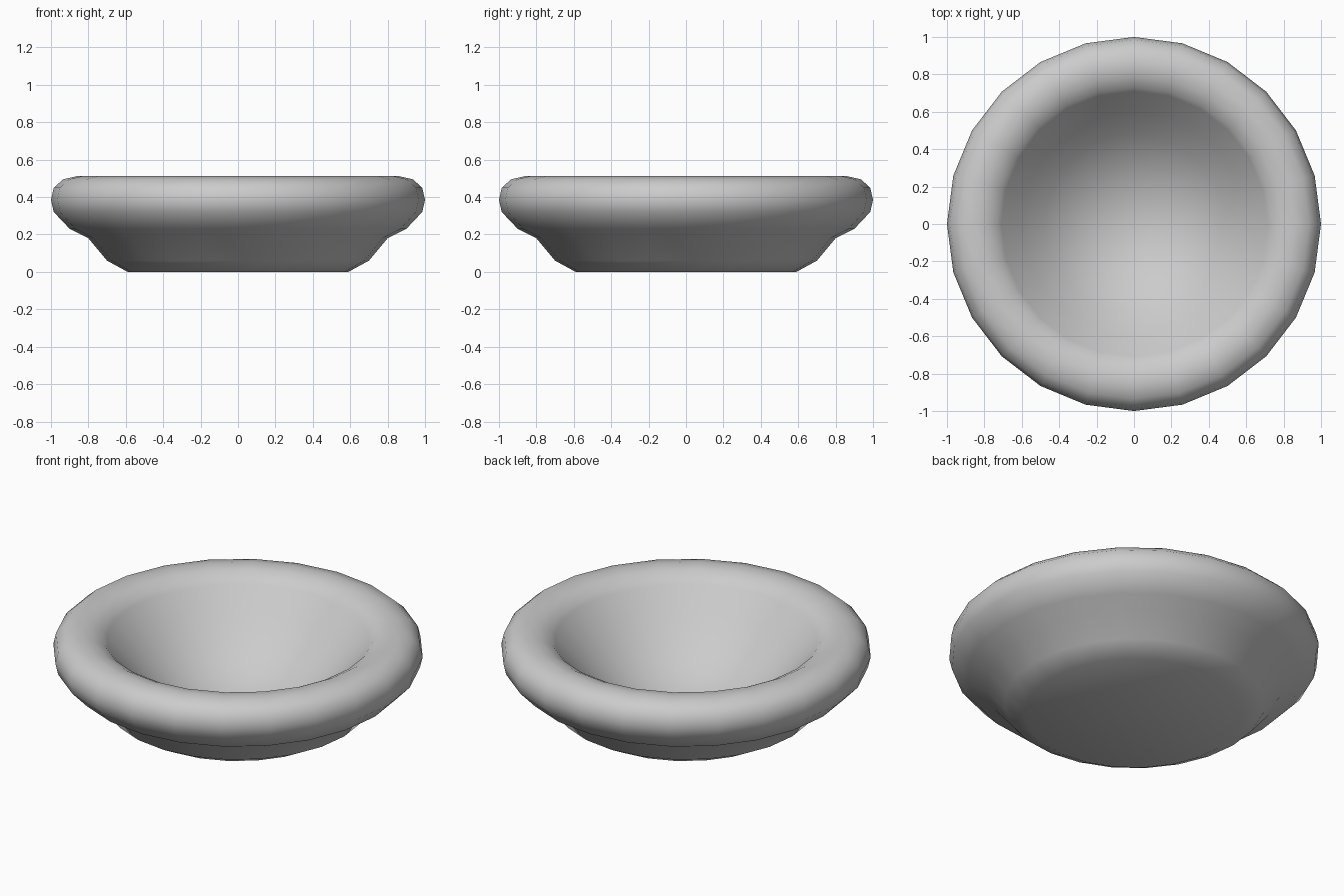
import bpy
import bmesh
from math import cos, sin, pi

default = bpy.data.objects.get("Cube")
if default:
    bpy.data.objects.remove(default, do_unlink=True)

SIDES = 24


def material(name, rgb):
    mat = bpy.data.materials.new(name)
    mat.use_nodes = True
    colour = (*rgb, 1)
    mat.diffuse_color = colour
    mat.node_tree.nodes["Principled BSDF"].inputs["Base Color"].default_value = colour
    return mat


def lathe(name, profile, mat):
    """Spin a (radius, height) profile round the z axis."""
    bm = bmesh.new()
    rings = []
    for r, z in profile:
        if r == 0:
            rings.append([bm.verts.new((0, 0, z))] * SIDES)
        else:
            angles = [2 * pi * i / SIDES for i in range(SIDES)]
            rings.append([bm.verts.new((r * cos(a), r * sin(a), z)) for a in angles])
    for low, high in zip(rings, rings[1:]):
        for i in range(SIDES):
            j = (i + 1) % SIDES
            corners = dict.fromkeys((low[i], low[j], high[j], high[i]))
            bm.faces.new(list(corners)).smooth = True
    mesh = bpy.data.meshes.new(name)
    bm.to_mesh(mesh)
    bm.free()
    mesh.materials.append(mat)
    obj = bpy.data.objects.new(name, mesh)
    bpy.context.collection.objects.link(obj)
    return obj


grey = material("plain grey", (0.6, 0.6, 0.6))

# Flat base and flared outer wall
outside = [(0, 0), (0.59, 0), (0.70, 0.06), (0.80, 0.18)]
# Thick rolled rim, from the underside over the top to the inner lip
rim = [(0.90, 0.23), (0.985, 0.32), (1.0, 0.385), (0.985, 0.45), (0.935, 0.495),
       (0.86, 0.512), (0.79, 0.502), (0.73, 0.47), (0.71, 0.448)]
# Evenly sloping hollow that rounds off towards the centre
hollow = [(0.60, 0.33), (0.48, 0.21), (0.34, 0.11), (0.18, 0.045), (0, 0.02)]

lathe("bowl", outside + rim + hollow, grey)
